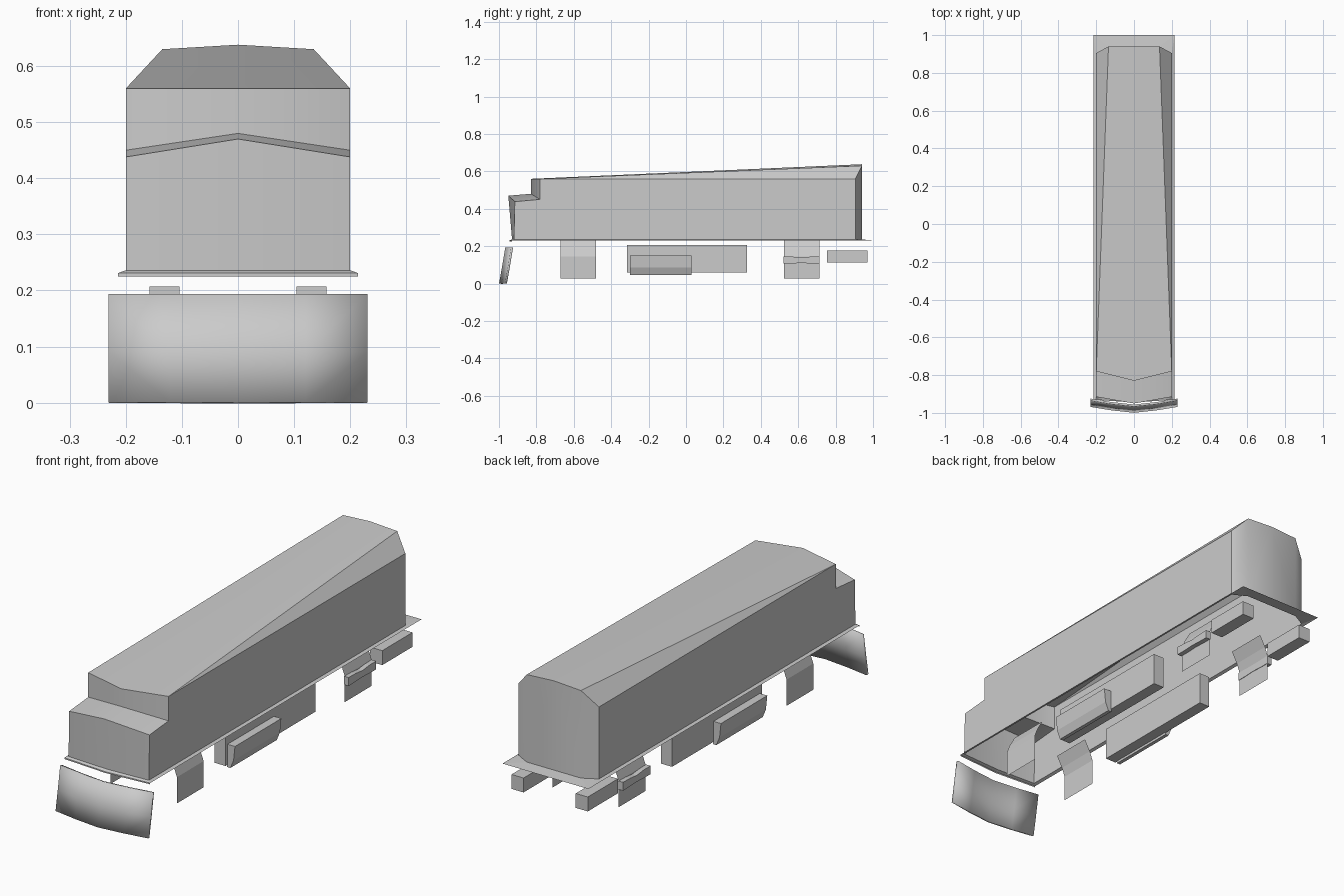
import bpy, bmesh, math

if "Cube" in bpy.data.objects:
    bpy.data.objects.remove(bpy.data.objects["Cube"])


def build(name, verts, faces, mirror=True, thick=0):
    """Right-half mesh, mirrored over x = 0, optional thickness."""
    me = bpy.data.meshes.new(name)
    me.from_pydata(verts, [], faces)
    bm = bmesh.new()
    bm.from_mesh(me)
    bmesh.ops.recalc_face_normals(bm, faces=bm.faces)
    bm.to_mesh(me)
    bm.free()
    ob = bpy.data.objects.new(name, me)
    bpy.context.collection.objects.link(ob)
    if mirror:
        m = ob.modifiers.new("mirror", 'MIRROR')
        m.use_clip = True
        m.merge_threshold = 0.001
    if thick:
        s = ob.modifiers.new("thickness", 'SOLIDIFY')
        s.thickness = thick
        s.offset = 0
    return ob


def extrude_y(name, profile, y0, y1, closed=True):
    """Sweep an x-z profile along y; closed ones get end caps."""
    n = len(profile)
    verts = [(x, y, z) for y in (y0, y1) for x, z in profile]
    faces = [(i, (i + 1) % n, (i + 1) % n + n, i + n)
             for i in range(n if closed else n - 1)]
    if closed:
        faces += [tuple(range(n)), tuple(range(n, 2 * n))]
    return build(name, verts, faces)


def rect(x0, x1, z0, z1):
    return [(x0, z0), (x1, z0), (x1, z1), (x0, z1)]


def smooth(ob, angle=30):
    bpy.ops.object.select_all(action='DESELECT')
    ob.select_set(True)
    bpy.context.view_layer.objects.active = ob
    bpy.ops.object.shade_smooth_by_angle(angle=math.radians(angle))


# Body shell, open underneath, with stepped nose and rising roof
B = 0.236
body = build("body_shell", [
    (0, -.93, B), (.2, -.92, B),            # nose bottom
    (0, -.95, .47), (.2, -.915, .438),      # nose top
    (0, -.83, .48), (.2, -.78, .45),        # step
    (0, -.83, .56), (.2, -.78, .56),        # roof front
    (0, .94, .638), (.135, .94, .63), (.2, .905, .56),  # roof rear
    (0, .94, B), (.135, .94, B), (.2, .905, B),         # rear bottom
], [(0, 1, 3, 2), (2, 3, 5, 4), (4, 5, 7, 6), (6, 7, 9, 8), (7, 10, 9),
    (8, 9, 12, 11), (9, 10, 13, 12), (1, 13, 10, 7, 5, 3)])
smooth(body)

# Sole plate: thin rim around the body foot with a small front lip
build("sole_plate", [
    (0, -.93, B), (.2, -.92, B), (.2, .905, B), (.135, .94, B), (0, .94, B),
    (0, -.945, .231), (.214, -.93, .231), (.214, 1, .231), (0, 1, .231),
    (0, -.945, .225), (.214, -.93, .225),
], [(0, 5, 6, 1), (1, 6, 7, 2), (2, 7, 3), (3, 7, 8, 4), (5, 9, 10, 6)])

# Plow: bent, slightly curved blade
rows = [(-.994, 0), (-.978, .09), (-.961, .193)]
verts = [(x, y + dy, z) for y, z in rows for x, dy in ((0, 0), (.12, .013), (.23, .031))]
faces = [(r * 3 + c, r * 3 + c + 1, r * 3 + c + 4, r * 3 + c + 3)
         for r in range(2) for c in range(2)]
smooth(build("plow", verts, faces, thick=.011))

# Bogie side sheets, bent inwards at the top
for name, y0, y1 in (("front_bogie_sheet", -.67, -.48), ("rear_bogie_sheet", .523, .715)):
    extrude_y(name, [(.165, .027), (.165, .145), (.15, .185), (.122, .235)], y0, y1, closed=False)

# Spring bars on the rear bogies, waisted in the middle
ys = [.52, .57, .618, .667, .715]
pinch = [0, .001, .006, .001, 0]
verts = []
for y, p in zip(ys, pinch):
    verts += [(x, y, z) for x, z in rect(.163, .187, .107 + p * .5, .145 - p)]
faces = [(i * 4 + j, i * 4 + (j + 1) % 4, i * 4 + 4 + (j + 1) % 4, i * 4 + 4 + j)
         for i in range(4) for j in range(4)]
build("spring_bar", verts, faces + [(0, 1, 2, 3), (16, 17, 18, 19)])

# Underfloor tanks
extrude_y("inner_tank", rect(.104, .158, .058, .207), -.315, .325)
extrude_y("outer_tank", [(.155, .047), (.172, .047), (.188, .085), (.195, .15), (.155, .15)],
          -.30, .03)

# Rear boxes
extrude_y("rear_box", rect(.13, .19, .112, .177), .755, .97)
